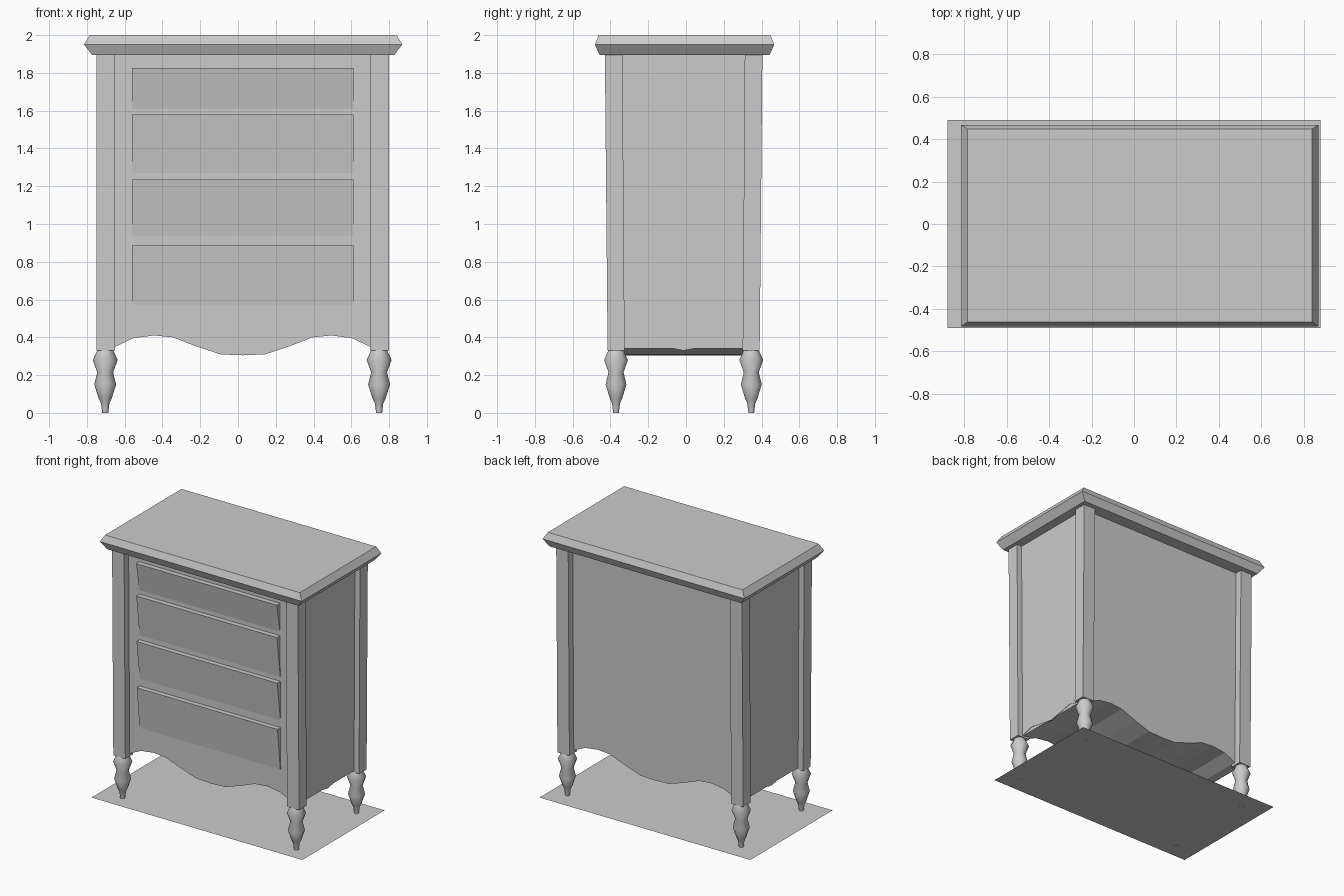
import bpy, bmesh, math
from mathutils import Vector

old = bpy.data.objects.get("Cube")
if old:
    bpy.data.objects.remove(old, do_unlink=True)

grey = bpy.data.materials.new("plain grey")
grey.use_nodes = True
colour = (0.6, 0.6, 0.6, 1)
grey.diffuse_color = colour
grey.node_tree.nodes["Principled BSDF"].inputs["Base Color"].default_value = colour

CX, CY = 0.025, -0.0125      # centre of the cabinet
LOW, HIGH = 0.33, 1.9        # bottom and top of the corner posts


def finish(name, bm):
    bmesh.ops.recalc_face_normals(bm, faces=bm.faces)
    mesh = bpy.data.meshes.new(name)
    bm.to_mesh(mesh)
    bm.free()
    mesh.materials.append(grey)
    obj = bpy.data.objects.new(name, mesh)
    bpy.context.collection.objects.link(obj)
    return obj


def lean(bm):
    """Widen the cabinet slightly in depth towards the top."""
    for v in bm.verts:
        v.co.y = CY + (v.co.y - CY) * (1 + 0.036 * (v.co.z - LOW) / (HIGH - LOW))


def prism(name, points, offset):
    """Extrude a closed outline along an offset."""
    bm = bmesh.new()
    face = bm.faces.new([bm.verts.new(p) for p in points])
    new = bmesh.ops.extrude_face_region(bm, geom=[face], use_keep_orig=True)
    verts = [g for g in new["geom"] if isinstance(g, bmesh.types.BMVert)]
    bmesh.ops.translate(bm, verts=verts, vec=Vector(offset))
    lean(bm)
    return finish(name, bm)


def loft(name, rings):
    """Join rings of equal size and cap both ends."""
    bm = bmesh.new()
    loops = [[bm.verts.new(p) for p in ring] for ring in rings]
    n = len(loops[0])
    for a, b in zip(loops, loops[1:]):
        for i in range(n):
            j = (i + 1) % n
            bm.faces.new((a[i], a[j], b[j], b[i]))
    bm.faces.new(loops[0])
    bm.faces.new(loops[-1])
    return finish(name, bm)


def mirrored(half):
    """Outline from one side to the other, given the half from the middle out."""
    return [(-u, z) for u, z in reversed(half)] + [p for p in half if p[0] > 0]


# Bevelled top board
def rectangle(hx, hy, z):
    return [(CX + 0.0025 + sx * hx, -0.0075 + sy * hy, z)
            for sx, sy in ((-1, -1), (1, -1), (1, 1), (-1, 1))]

loft("top_board", [rectangle(0.80, 0.45, 1.895), rectangle(0.8425, 0.475, 1.95),
                   rectangle(0.8125, 0.455, 2.0)])

# Cabinet body with a scalloped lower edge
HX, HY = 0.73, 0.35
scallop = mirrored([(0, 0.305), (0.12, 0.31), (0.24, 0.35), (0.37, 0.40),
                    (0.47, 0.41), (0.58, 0.395), (0.675, 0.35), (HX, 0.34)])
outline = scallop + [(HX, HIGH), (-HX, HIGH)]
prism("cabinet_body", [(CX + u, CY - HY, z) for u, z in outline], (0, 2 * HY, 0))

# Side panels with a shallower scallop
side_edge = mirrored([(0, 0.33), (0.21, 0.37), (0.32, 0.34)])
side_outline = side_edge + [(0.32, HIGH), (-0.32, HIGH)]
for side, word in ((-1, "right"), (1, "left")):
    prism(word + "_side_panel",
          [(CX + side * (HX + 0.003), CY + u, z) for u, z in side_outline],
          (-side * 0.012, 0, 0))

# Corner posts and turned feet
foot_profile = [(0.016, 0), (0.022, 0.05), (0.034, 0.075), (0.058, 0.15), (0.042, 0.215),
                (0.066, 0.28), (0.042, 0.332)]
SIDES = 10
for sx, word_x in ((-1, "right"), (1, "left")):
    for sy, word_y in ((-1, "front"), (1, "back")):
        label = word_y + "_" + word_x
        x0, x1 = CX + sx * 0.675, CX + sx * 0.775
        y0, y1 = CY + sy * 0.3125, CY + sy * 0.4025
        prism(label + "_post", [(x0, y0, LOW), (x1, y0, LOW), (x1, y1, LOW), (x0, y1, LOW)],
              (0, 0, HIGH - LOW))
        fx, fy = CX - 0.003 + sx * 0.725, CY + sy * 0.358
        rings = [[(fx + r * math.cos(math.tau * i / SIDES),
                   fy + r * math.sin(math.tau * i / SIDES), z) for i in range(SIDES)]
                 for r, z in foot_profile]
        foot = loft(label + "_foot", rings)
        bpy.ops.object.select_all(action="DESELECT")
        foot.select_set(True)
        bpy.context.view_layer.objects.active = foot
        bpy.ops.object.shade_smooth_by_angle(angle=math.radians(60))

# Drawer fronts that tip outward at the top
front = CY - HY
for i, (bottom, top) in enumerate(((0.57, 0.885), (0.94, 1.235), (1.27, 1.58), (1.61, 1.825))):
    tip = 0.001 if i else 0.006
    section = [(front + 0.02, top), (front - 0.036, top),
               (front - tip, bottom), (front + 0.02, bottom)]
    prism("drawer_%d" % (i + 1), [(CX - 0.587, y, z) for y, z in section], (1.174, 0, 0))

# Thin floor sheet under the feet
bm = bmesh.new()
bm.faces.new([bm.verts.new((sx * 0.88, sy * 0.49, 0.005))
              for sx, sy in ((-1, -1), (1, -1), (1, 1), (-1, 1))])
finish("floor_sheet", bm)
